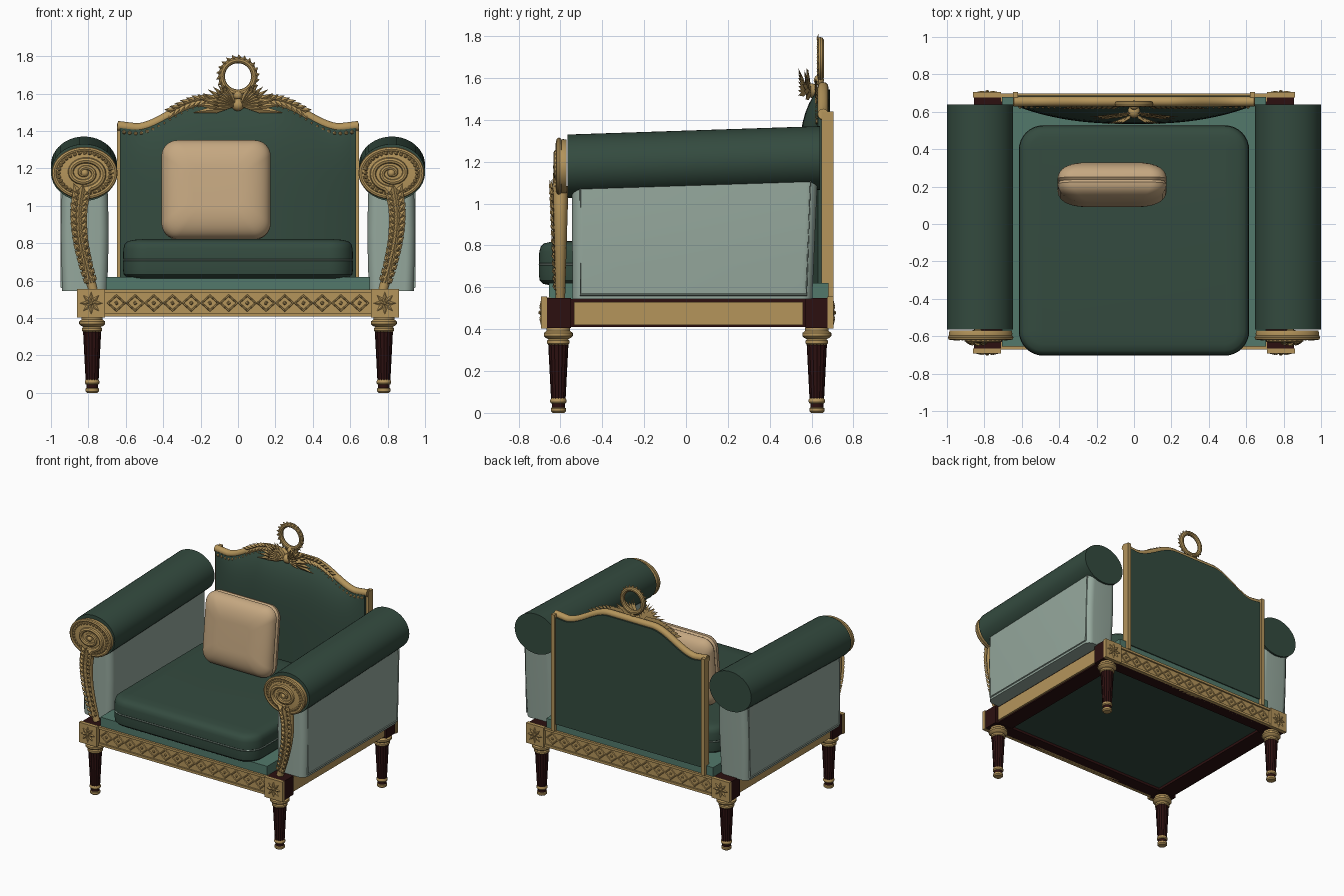
import bpy, bmesh, math
from mathutils import Vector, Matrix

if "Cube" in bpy.data.objects:
    bpy.data.objects.remove(bpy.data.objects["Cube"])

X, Y, Z = Vector((1, 0, 0)), Vector((0, 1, 0)), Vector((0, 0, 1))
TAU = math.tau

def material(name, col):
    m = bpy.data.materials.new(name)
    m.diffuse_color = (*col, 1)
    m.use_nodes = True
    m.node_tree.nodes["Principled BSDF"].inputs["Base Color"].default_value = m.diffuse_color
    return m

GOLD = material("antique gold", (0.46, 0.30, 0.105))
GREEN = material("dark green velvet", (0.034, 0.070, 0.050))
TEAL = material("mid green fabric", (0.085, 0.19, 0.145))
PALE = material("pale green fabric", (0.30, 0.39, 0.335))
BEIGE = material("beige fabric", (0.56, 0.39, 0.22))
WOOD = material("dark wood", (0.025, 0.005, 0.005))

def finish(bm, name, mat, mirror=False):
    bmesh.ops.recalc_face_normals(bm, faces=bm.faces)
    me = bpy.data.meshes.new(name)
    bm.to_mesh(me)
    bm.free()
    me.materials.append(mat)
    ob = bpy.data.objects.new(name, me)
    bpy.context.collection.objects.link(ob)
    if mirror:
        ob.modifiers.new("mirror", 'MIRROR').use_mirror_merge = False
    return ob

def loft(bm, rings, closed=False):
    vs = [[bm.verts.new(p) for p in r] for r in rings]
    n = len(vs[0])
    for a, b in zip(vs, vs[1:] + (vs[:1] if closed else [])):
        for i in range(n):
            bm.faces.new((a[i], a[(i + 1) % n], b[(i + 1) % n], b[i]))
    if not closed:
        bm.faces.new(vs[0])
        bm.faces.new(vs[-1])

def box(bm, x0, x1, y0, y1, z0, z1):
    loft(bm, [[(x0, y0, z), (x1, y0, z), (x1, y1, z), (x0, y1, z)] for z in (z0, z1)])

def ball(bm, p, r, sub=1):
    bmesh.ops.create_icosphere(bm, subdivisions=sub, radius=r, matrix=Matrix.Translation(p))

def tube(bm, pts, r, axis=Y, closed=False, n=8, flat=1.0):
    """Sweep an ellipse along a path lying in the plane square to axis."""
    pts = [Vector(p) for p in pts]
    k, rings = len(pts), []
    for i, p in enumerate(pts):
        a = pts[i - 1] if closed or i else p
        b = pts[(i + 1) % k] if closed or i < k - 1 else p
        side = (b - a).normalized().cross(axis)
        rad = r(i / (k - 1)) if callable(r) else r
        rings.append([p + rad * (math.cos(TAU * j / n) * side + flat * math.sin(TAU * j / n) * axis)
                      for j in range(n)])
    loft(bm, rings, closed)

def lathe(bm, x, y, prof, n=24, flute=0.0):
    loft(bm, [[(x + r * (1 - flute * (j % 2)) * math.cos(TAU * j / n),
                y + r * (1 - flute * (j % 2)) * math.sin(TAU * j / n), z) for j in range(n)]
              for r, z in prof])

def rrect(hx, hy, r, n=8):
    out = []
    for q, (sx, sy) in enumerate(((1, 1), (-1, 1), (-1, -1), (1, -1))):
        for i in range(n + 1):
            a = (q + i / n) * math.pi / 2
            out.append((sx * (hx - r) + r * math.cos(a), sy * (hy - r) + r * math.sin(a)))
    return out

def leaf(bm, base, d, length, width, up=-Y):
    base, d = Vector(base), Vector(d).normalized()
    side = d.cross(up).normalized()
    nrm = side.cross(d)
    m = base + d * length * 0.45
    b, l, r, t, c = [bm.verts.new(p) for p in (base, m - side * width / 2, m + side * width / 2,
                                               base + d * length, m + nrm * width * 0.35)]
    for f in ((b, l, c), (l, t, c), (t, r, c), (r, b, c), (b, r, t, l)):
        bm.faces.new(f)

def top(x):
    """Height of the arched back."""
    t = min(1, max(0, (0.55 - abs(x)) / 0.37))
    return 1.415 + 0.14 * t * t * (3 - 2 * t) + 0.12 * max(0, abs(x) - 0.54)

def spline(p, n=8):
    p = [Vector(q) for q in p]
    p = [2 * p[0] - p[1]] + p + [2 * p[-1] - p[-2]]
    out = []
    for a, b, c, d in zip(p, p[1:], p[2:], p[3:]):
        for i in range(n):
            t = i / n
            out.append(0.5 * (2 * b + (c - a) * t + (2 * a - 5 * b + 4 * c - d) * t * t
                              + (3 * b - a - 3 * c + d) * t ** 3))
    return out + [p[-2]]

# Legs: fluted wood with turned gold collars and feet
wood, gold = bmesh.new(), bmesh.new()
for y in (-0.61, 0.625):
    lathe(wood, 0.78, y, [(0.034, 0.05), (0.049, 0.34)], 32, 0.08)
    lathe(gold, 0.78, y, [(0.028, 0), (0.036, 0.008), (0.036, 0.022), (0.029, 0.028)])
    lathe(wood, 0.78, y, [(0.031, 0.02), (0.031, 0.055)])
    lathe(gold, 0.78, y, [(0.034, 0.045), (0.039, 0.052), (0.039, 0.062), (0.034, 0.07)])
    lathe(gold, 0.78, y, [(0.046, 0.325), (0.054, 0.332), (0.054, 0.345), (0.046, 0.352), (0.060, 0.358),
                          (0.069, 0.368), (0.069, 0.382), (0.056, 0.392), (0.056, 0.408)])
finish(wood, "leg_shafts", WOOD, True)
finish(gold, "leg_collars", GOLD, True)

# Base frame
bm = bmesh.new()
for y0, y1 in ((-0.665, -0.55), (0.57, 0.677)):
    box(bm, 0.71, 0.855, y0, y1, 0.405, 0.55)
    box(bm, 0, 0.71, y0 + 0.01, y1, 0.41, 0.548)
box(bm, 0.70, 0.83, -0.56, 0.58, 0.41, 0.545)
finish(bm, "base_frame", WOOD, True)
bm = bmesh.new()
box(bm, -0.70, 0.70, -0.56, 0.58, 0.43, 0.54)
finish(bm, "underside_panel", GREEN)

# Gold plates, lattice and rosettes
bm = bmesh.new()
box(bm, 0.82, 0.845, -0.535, 0.56, 0.42, 0.53)
for s, yb, yr in ((-1, -0.665, -0.66), (1, 0.677, 0.685)):
    yf = yb + s * 0.028
    box(bm, 0.71, 0.86, min(yb, yf), max(yb, yf), 0.403, 0.555)
    box(bm, 0, 0.71, min(yr - s * 0.03, yr), max(yr - s * 0.03, yr), 0.41, 0.55)
    for z in (0.418, 0.542):
        box(bm, 0, 0.71, yr - 0.012, yr + 0.012, z - 0.009, z + 0.009)
    for i in range(7):
        cx = 0.05 + i * 0.1
        tube(bm, [(cx + 0.045, yr, 0.48), (cx, yr, 0.52), (cx - 0.045, yr, 0.48), (cx, yr, 0.44)],
             0.007, Y, True, 6)
        ball(bm, (cx, yr, 0.48), 0.011)
    for i in range(8):
        a = TAU * i / 8
        d = Vector((math.cos(a), 0, math.sin(a)))
        leaf(bm, Vector((0.785, yf, 0.479)) + d * 0.01, d, 0.05, 0.02, s * Y)
    ball(bm, (0.785, yf, 0.479), 0.013)
finish(bm, "gilded_rails", GOLD, True)

# Seat base and cushion
bm = bmesh.new()
box(bm, -0.705, 0.705, -0.655, 0.68, 0.545, 0.62)
finish(bm, "seat_base", TEAL)
bm = bmesh.new()
prof = [(0.61, 0.05), (0.617, 0.02), (0.632, 0.004), (0.66, 0), (0.704, 0), (0.71, 0.006), (0.716, 0),
        (0.77, 0.002), (0.795, 0.009), (0.81, 0.025), (0.818, 0.06), (0.822, 0.12)]
loft(bm, [[(x, y - 0.088, z) for x, y in rrect(0.615 - i, 0.615 - i, 0.13 - i)] for z, i in prof])
finish(bm, "seat_cushion", GREEN)
bm = bmesh.new()
tube(bm, [(x, y - 0.088, 0.71) for x, y in rrect(0.612, 0.612, 0.127)], 0.004, Z, True, 6)
finish(bm, "cushion_seam", PALE)

# Pillow, leaning slightly back
bm = bmesh.new()
rot = Matrix.Translation((-0.117, 0.21, 1.085)) @ Matrix.Rotation(math.radians(-6), 4, 'X')
rings = []
for k in range(-12, 13):
    t = math.sin(k / 12 * math.pi / 2)
    i = 0.16 * (1 - (1 - abs(t) ** 2.6) ** 0.5) + (0.010 if k == 0 else 0)
    rings.append([rot @ Vector((x, t * 0.108, z)) for x, z in rrect(0.292 - i, 0.266 - i, 0.085 - i * 0.3)])
loft(bm, rings)
finish(bm, "pillow", BEIGE)

# Arms: side panels with piping, and rolled tops
bm = bmesh.new()
loft(bm, [[(0.82 + x, y * (1 + 0.025 * v) + 0.03 + 0.013 * v, 0.545 + 0.62 * v)
           for x, y in rrect(0.12 + 0.008 * math.sin(v * math.pi), 0.573, 0.05)]
          for v in (0, 0.25, 0.5, 0.75, 1)])
tube(bm, [(0.943, -0.505, 0.565), (0.943, 0.575, 0.565), (0.943, 0.595, 1.12), (0.943, -0.505, 1.08)],
     0.006, X, True, 6)
finish(bm, "arm_panels", PALE, True)
bm = bmesh.new()
loft(bm, [[(0.823 + 0.177 * math.cos(TAU * j / 48), y, z + 0.152 * math.sin(TAU * j / 48))
           for j in range(48)] for y, z in ((-0.565, 1.178), (0.64, 1.218))])
finish(bm, "arm_rolls", GREEN, True)

# Arm scrolls: disc, rim, spiral and beads
bm = bmesh.new()
def oval(k, y, n=48, turns=1.0, start=0.0, shrink=0.0):
    return [Vector((0.82 + 0.175 * k * (1 - shrink * i / n) * math.cos(start + TAU * turns * i / n), y,
                    1.175 + 0.137 * k * (1 - shrink * i / n) * math.sin(start + TAU * turns * i / n)))
            for i in range(n)]
loft(bm, [oval(k, y) for k, y in ((0.95, -0.57), (0.97, -0.585), (0.95, -0.61), (0.6, -0.618))])
tube(bm, oval(0.93, -0.607), 0.013, Y, True)
tube(bm, oval(0.64, -0.617, 80, -2.1, -1.4, 0.93), lambda t: 0.018 - 0.007 * t, Y)
for p in oval(0.79, -0.613, 32):
    ball(bm, p, 0.012)
ball(bm, (0.82, -0.615, 1.175), 0.022, 2)
finish(bm, "arm_scrolls", GOLD, True)

# Arm supports: curved stems dressed with leaves
bm = bmesh.new()
path = spline([(0.835, -0.60, 1.08), (0.85, -0.60, 0.96), (0.843, -0.60, 0.83), (0.815, -0.60, 0.69),
               (0.775, -0.60, 0.55)])
tube(bm, path, lambda t: 0.043 - 0.018 * t, Y, False, 12, 0.9)
for i in range(2, len(path) - 1, 2):
    d = (path[i - 1] - path[i + 1]).normalized()
    side = d.cross(Y)
    w = 1 - 0.4 * i / len(path)
    base = path[i] - Y * 0.034 * w
    for s in (-1, 1):
        leaf(bm, base + side * s * 0.012, d + side * s * 0.62 - Y * 0.1, 0.075 * w, 0.042 * w)
    leaf(bm, base - Y * 0.004, d - Y * 0.2, 0.07 * w, 0.036 * w)
finish(bm, "arm_supports", GOLD, True)

# Upholstered back, bulging forward, flat behind
bm = bmesh.new()
N, rings = 48, []
us = [-1 + 2 * i / N for i in range(N + 1)]
for k in range(17):
    v = math.sin(k / 16 * math.pi / 2)
    zs = [0.60 + v * (top(0.63 * u) - 0.61) for u in us]
    row = [(0.63 * u, 0.63 - 0.095 * (1 - abs(u) ** 2.5) * (1 - v ** 8), z) for u, z in zip(us, zs)]
    rings.append(row + [(0.63 * u, 0.688, z) for u, z in zip(us[::-1], zs[::-1])])
loft(bm, rings)
finish(bm, "back_upholstery", GREEN)

# Gold back frame with beading
bm = bmesh.new()
box(bm, 0.62, 0.648, 0.648, 0.705, 0.55, 1.44)
tube(bm, [(x / 50 * 0.645, 0.655, top(x / 50 * 0.645)) for x in range(0, 51)], 0.026, Y, False, 12)
for i in range(20):
    x = 0.02 + i * 0.031
    ball(bm, (x, 0.628, top(x) - 0.03), 0.012)
finish(bm, "back_frame", GOLD, True)

# Crest: leaf sprays and wreath ring
bm = bmesh.new()
for i in range(8):
    a = math.radians(-8 + i * 10)
    leaf(bm, (0.015, 0.60, 1.53), (math.cos(a), -0.12 - 0.05 * (i % 3), math.sin(a)),
         0.235 - 0.014 * i, 0.042)
    leaf(bm, (0.01, 0.585, 1.535), (math.cos(a), -0.38, math.sin(a)), 0.14, 0.03)
for i in range(10):
    x = 0.08 + i * 0.028
    slope = (top(x + 0.02) - top(x)) / 0.02
    for s in (-1, 1):
        leaf(bm, (x, 0.628, top(x) + 0.008), (1, -0.15, slope + s * 0.6), 0.065, 0.028)
finish(bm, "crest_leaves", GOLD, True)
bm = bmesh.new()
ball(bm, (0, 0.60, 1.54), 0.035, 2)
ball(bm, (0, 0.635, 1.59), 0.025, 2)
C = Vector((0, 0.642, 1.692))
tube(bm, [C + 0.087 * Vector((math.cos(TAU * i / 40), 0, math.sin(TAU * i / 40))) for i in range(40)],
     0.017, Y, True, 10)
for i in range(22):
    a = TAU * i / 22
    d = Vector((math.cos(a), 0, math.sin(a)))
    leaf(bm, C + d * 0.085 - Y * 0.01, d + 0.5 * d.cross(Y), 0.036, 0.022)
finish(bm, "crest_wreath", GOLD)

# Smooth shading with sharp edges kept
bpy.ops.object.select_all(action='SELECT')
bpy.context.view_layer.objects.active = bpy.context.selected_objects[0]
bpy.ops.object.shade_smooth_by_angle(angle=math.radians(35))
